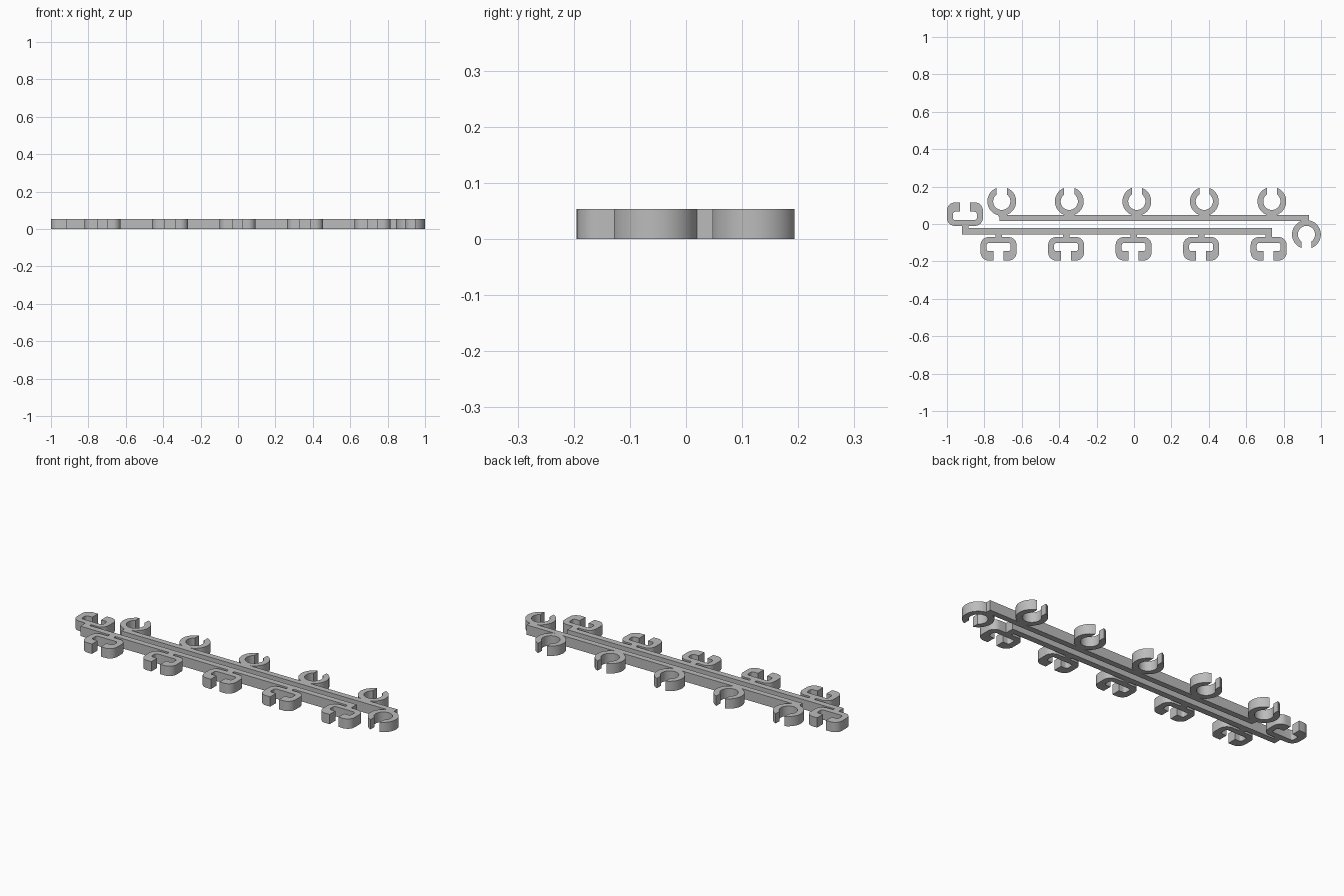
import bpy, bmesh
from math import sin, cos, pi, asin
from mathutils import Matrix, Vector

HEIGHT = 0.054
PITCH = 0.361
GAP = 0.027

if "Cube" in bpy.data.objects:
    bpy.data.objects.remove(bpy.data.objects["Cube"], do_unlink=True)

grey = bpy.data.materials.new("light_grey")
grey.use_nodes = True
grey.diffuse_color = (0.5, 0.5, 0.5, 1)
grey.node_tree.nodes["Principled BSDF"].inputs["Base Color"].default_value = (0.5, 0.5, 0.5, 1)


def arc(cx, cy, r, start, end, steps):
    return [(cx + r * cos(start + (end - start) * i / steps),
             cy + r * sin(start + (end - start) * i / steps)) for i in range(steps + 1)]


def plate(name, outline, x=0, y=0, flip=False):
    """Extrude a flat outline up from the ground; flip turns it half a turn."""
    bm = bmesh.new()
    face = bm.faces.new([bm.verts.new((px, py, 0)) for px, py in outline])
    top = bmesh.ops.extrude_face_region(bm, geom=[face])["geom"]
    bmesh.ops.translate(bm, vec=(0, 0, HEIGHT),
                        verts=[v for v in top if isinstance(v, bmesh.types.BMVert)])
    if flip:
        bm.transform(Matrix.Rotation(pi, 4, "Z"))
    bm.transform(Matrix.Translation(Vector((x, y, 0))))
    bmesh.ops.recalc_face_normals(bm, faces=bm.faces)
    mesh = bpy.data.meshes.new(name)
    bm.to_mesh(mesh)
    bm.free()
    mesh.materials.append(grey)
    obj = bpy.data.objects.new(name, mesh)
    bpy.context.collection.objects.link(obj)
    bpy.ops.object.select_all(action="DESELECT")
    obj.select_set(True)
    bpy.context.view_layer.objects.active = obj
    bpy.ops.object.shade_smooth_by_angle(angle=pi / 6)


def box(name, x0, x1, y0, y1):
    plate(name, [(x0, y0), (x1, y0), (x1, y1), (x0, y1)])


def round_clip():
    """Open ring with its mouth towards +y."""
    outer, inner = 0.077, 0.046
    a, b = asin(GAP / outer), asin(GAP / inner)
    return (arc(0, 0, outer, pi / 2 + a, 2.5 * pi - a, 48)
            + arc(0, 0, inner, 2.5 * pi - b, pi / 2 + b, 40))


def square_clip():
    """Rounded rectangular channel with its mouth towards +y."""
    w, h, r = 0.096, 0.0625, 0.042
    iw, ih, ir = 0.064, 0.031, 0.012
    half = [(GAP, -ih + 2 * ih - 0.018), (GAP, h)]
    half += arc(w - r, h - r, r, pi / 2, 0, 8) + arc(w - r, r - h, r, 0, -pi / 2, 8)
    inner = arc(iw - ir, ir - ih, ir, -pi / 2, 0, 4)
    inner += arc(iw - ir, ih - 0.018 - ir, ir, 0, pi / 2, 4)
    mirror = lambda pts: [(-px, py) for px, py in reversed(pts)]
    return half[1:] + mirror(half[1:]) + mirror(inner + half[:1]) + inner + half[:1]


# Two parallel rails
box("back_rail", -0.72, 0.935, 0.016, 0.048)
box("front_rail", -0.92, 0.737, -0.055, -0.022)

# Row of clips along each rail
for i in range(5):
    xr, xs = -0.707 + i * PITCH, -0.724 + i * PITCH
    plate(f"round_clip_{i + 1}", round_clip(), xr, 0.121)
    box(f"round_clip_stem_{i + 1}", xr - 0.017, xr + 0.017, 0.04, 0.07)
    plate(f"square_clip_{i + 1}", square_clip(), xs, -0.1325, flip=True)
    box(f"square_clip_stem_{i + 1}", xs - 0.017, xs + 0.017, -0.085, -0.05)

# End clips facing the opposite way
plate("round_end_clip", round_clip(), 0.922, -0.056, flip=True)
box("round_end_stem", 0.901, 0.935, 0.0, 0.03)
plate("square_end_clip", square_clip(), -0.904, 0.0525)
box("square_end_stem", -0.92, -0.886, -0.04, 0.005)
